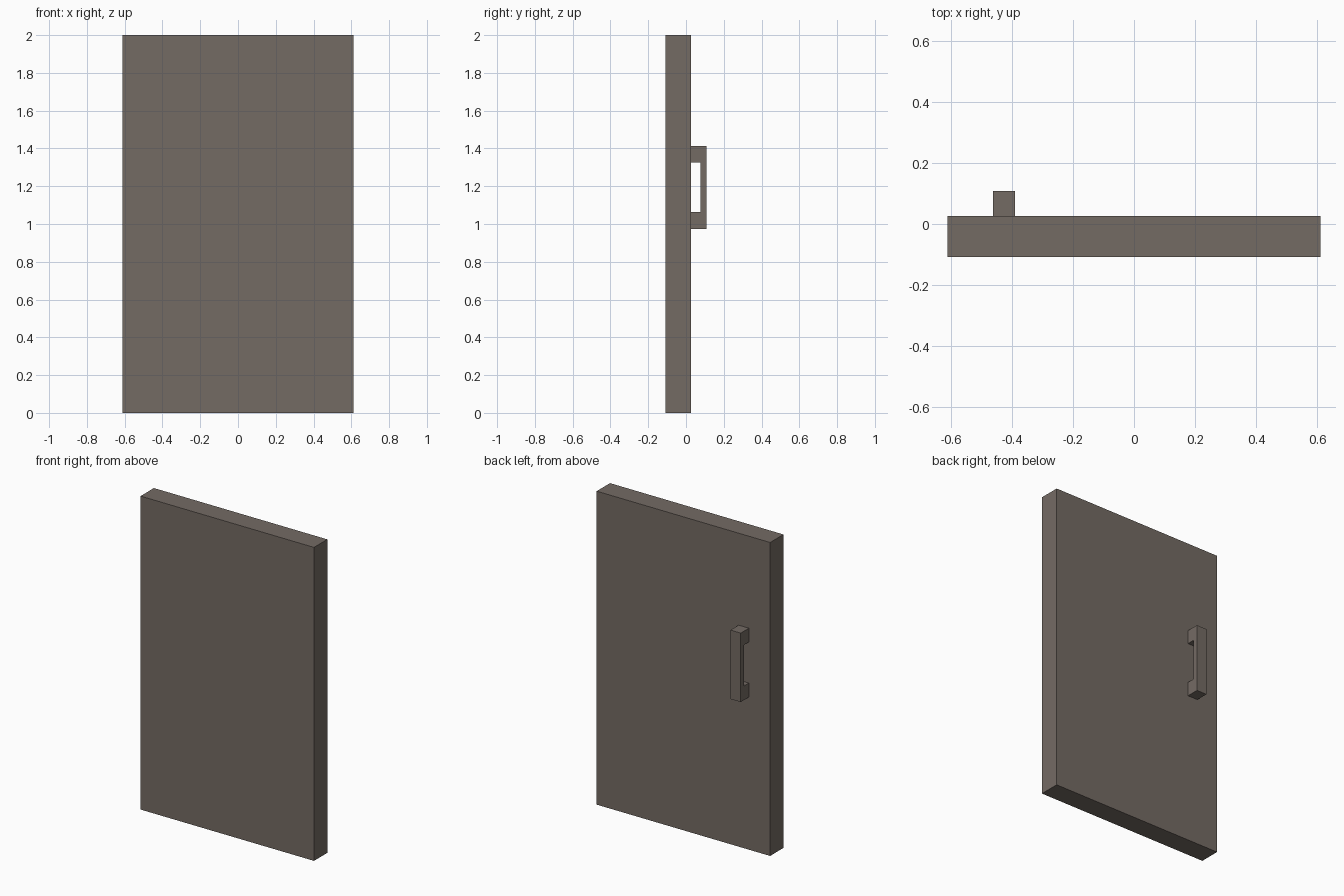
import bpy
import bmesh

if "Cube" in bpy.data.objects:
    bpy.data.objects.remove(bpy.data.objects["Cube"])

# one flat colour for door and handle
mat = bpy.data.materials.new("warm grey brown")
mat.diffuse_color = (0.175, 0.147, 0.127, 1.0)
mat.use_nodes = True
mat.node_tree.nodes["Principled BSDF"].inputs["Base Color"].default_value = mat.diffuse_color


def extrude_profile(name, profile, x0, x1):
    """Extrude a (y, z) outline along x."""
    bm = bmesh.new()
    face = bm.faces.new([bm.verts.new((x0, y, z)) for y, z in profile])
    out = bmesh.ops.extrude_face_region(bm, geom=[face])
    verts = [v for v in out["geom"] if isinstance(v, bmesh.types.BMVert)]
    bmesh.ops.translate(bm, verts=verts, vec=(x1 - x0, 0, 0))
    bmesh.ops.recalc_face_normals(bm, faces=bm.faces)
    mesh = bpy.data.meshes.new(name)
    bm.to_mesh(mesh)
    bm.free()
    mesh.materials.append(mat)
    obj = bpy.data.objects.new(name, mesh)
    bpy.context.collection.objects.link(obj)
    return obj


# door slab
back = 0.026
extrude_profile("door_panel",
                [(-0.108, 0), (back, 0), (back, 2), (-0.108, 2)],
                -0.612, 0.612)

# C-shaped pull handle on the back face
grip_in, grip_out = 0.076, 0.108
extrude_profile("pull_handle",
                [(back, 0.973), (grip_out, 0.973), (grip_out, 1.413), (back, 1.413),
                 (back, 1.325), (grip_in, 1.325), (grip_in, 1.063), (back, 1.063)],
                -0.462, -0.39)
